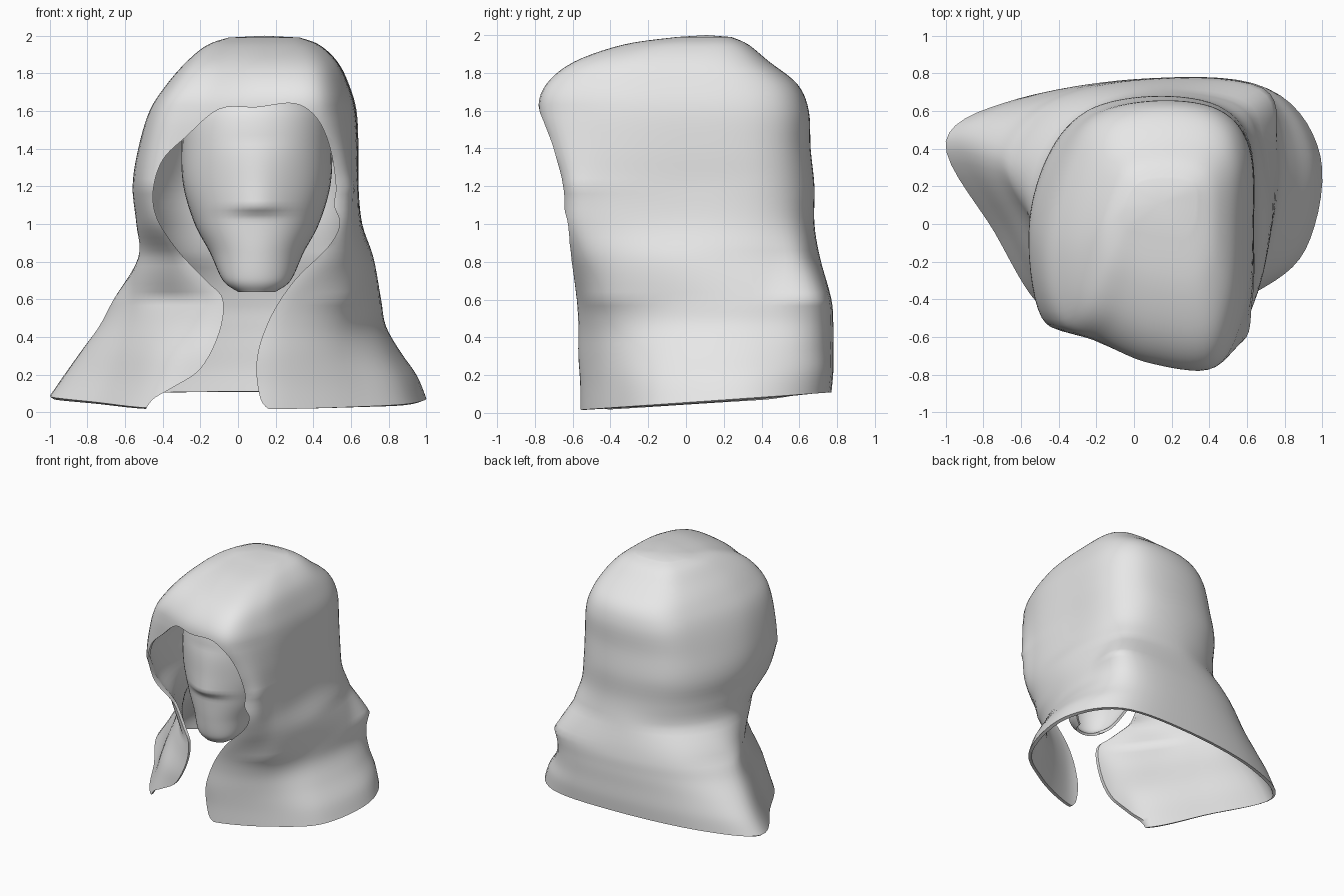
import bpy, bmesh, math

start_cube = bpy.data.objects.get("Cube")
if start_cube:
    bpy.data.objects.remove(start_cube, do_unlink=True)

cloth = bpy.data.materials.new("plain_grey")
cloth.use_nodes = True
GREY = (0.8, 0.8, 0.8, 1)
cloth.diffuse_color = GREY
cloth.node_tree.nodes["Principled BSDF"].inputs["Base Color"].default_value = GREY


def smooth_path(points, steps, closed=False):
    """Catmull-Rom curve through points of any dimension."""
    count = len(points)

    def pick(i):
        return points[i % count] if closed else points[max(0, min(count - 1, i))]

    path = []
    for i in range(count if closed else count - 1):
        a, b, c, d = (pick(i + k) for k in (-1, 0, 1, 2))
        for s in range(steps):
            t = s / steps
            path.append([
                q + 0.5 * t * (r - p + t * (2 * p - 5 * q + 4 * r - w + t * (3 * (q - r) + w - p)))
                for p, q, r, w in zip(a, b, c, d)])
    if not closed:
        path.append(list(points[-1]))
    return path


def make_object(name, bm):
    mesh = bpy.data.meshes.new(name)
    bm.to_mesh(mesh)
    bm.free()
    obj = bpy.data.objects.new(name, mesh)
    bpy.context.collection.objects.link(obj)
    mesh.materials.append(cloth)
    return obj


def loft(name, rows, closed, pole=None):
    """Skin a list of rows with quads, with an optional fan at the top."""
    bm = bmesh.new()
    grid = [[bm.verts.new(p) for p in row] for row in rows]
    size = len(rows[0])
    spans = [(j, (j + 1) % size) for j in range(size if closed else size - 1)]
    for low, high in zip(grid, grid[1:]):
        for j, k in spans:
            bm.faces.new((low[j], low[k], high[k], high[j]))
    if pole:
        tip = bm.verts.new(pole)
        for j, k in spans:
            bm.faces.new((grid[-1][j], grid[-1][k], tip))
    return make_object(name, bm)


def activate(obj):
    bpy.ops.object.select_all(action="DESELECT")
    obj.select_set(True)
    bpy.context.view_layer.objects.active = obj


def add_thickness(obj, amount):
    solid = obj.modifiers.new("thickness", "SOLIDIFY")
    solid.thickness = amount
    solid.offset = -1


def finish(obj):
    activate(obj)
    for modifier in list(obj.modifiers):
        bpy.ops.object.modifier_apply(modifier=modifier.name)
    bpy.ops.object.shade_smooth_by_angle(angle=math.radians(50))


# Hood: outlines seen from above, blended and fitted to each level
head_outline = [(.05, -.74), (.43, -.76), (.6, -.45), (.64, 0), (.62, .42), (.45, .63),
                (.1, .68), (-.25, .6), (-.43, .35), (-.55, -.1), (-.49, -.5), (-.25, -.62)]
face_outline = [(.05, -.64), (.55, -.66), (.64, -.42), (.65, 0), (.63, .42), (.45, .63),
                (.1, .68), (-.25, .6), (-.46, .35), (-.56, -.05), (-.49, -.51), (-.25, -.6)]
neck_outline = [(.05, -.58), (.46, -.61), (.64, -.42), (.72, 0), (.67, .45), (.54, .65),
                (.1, .71), (-.25, .6), (-.46, .38), (-.53, .05), (-.39, -.33), (-.22, -.47)]
shoulder_outline = [(0, -.57), (.3, -.58), (.6, -.43), (.74, 0), (.76, .4), (.69, .73),
                    (.1, .77), (-.4, .65), (-.65, .33), (-.55, .03), (-.37, -.23), (-.18, -.47)]
cape_outline = [(0, -.56), (.25, -.55), (.62, -.39), (.92, -.14), (1, .36), (.73, .72),
                (.1, .77), (-.6, .67), (-.98, .44), (-.72, -.05), (-.5, -.42), (-.28, -.53)]
rings = [smooth_path(o, 7, closed=True) for o in
         (head_outline, face_outline, neck_outline, shoulder_outline, cape_outline)]

# height, outline (0 head to 4 cape), x min, x max, y min, y max, tilt towards the back
levels = [
    (.055, 4, -1, 1, -.56, .77, .07),
    (.18, 3.95, -.92, .95, -.56, .78, .05),
    (.32, 3.75, -.83, .86, -.57, .78, .02),
    (.46, 3.4, -.735, .785, -.57, .78, 0),
    (.6, 3, -.66, .76, -.58, .77, 0),
    (.82, 2, -.53, .72, -.61, .71, 0),
    (1, 1.3, -.54, .66, -.65, .68, 0),
    (1.2, 1, -.56, .64, -.66, .68, 0),
    (1.4, .5, -.53, .64, -.72, .66, 0),
    (1.6, 0, -.47, .63, -.78, .65, 0),
    (1.74, 0, -.38, .59, -.74, .59, 0),
    (1.86, 0, -.275, .53, -.59, .44, 0),
    (1.95, 0, -.165, .435, -.33, .33, 0),
    (1.99, 0, -.05, .33, -.05, .24, 0),
]


def fit(values, low, high):
    a, b = min(values), max(values)
    return [low + (v - a) / (b - a) * (high - low) for v in values]


hood_rows = []
for z, kind, x0, x1, y0, y1, tilt in smooth_path(levels, 5):
    lower = max(0, min(len(rings) - 2, int(kind)))
    share = max(0, min(1, kind - lower))
    mixed = [[h + (c - h) * share for h, c in zip(p, q)]
             for p, q in zip(rings[lower], rings[lower + 1])]
    xs = fit([p[0] for p in mixed], x0, x1)
    ys = fit([p[1] for p in mixed], y0, y1)
    hood_rows.append([(x, y, z + tilt * y) for x, y in zip(xs, ys)])
hood = loft("hood", hood_rows, True, pole=(.14, .11, 2))
add_thickness(hood, .025)

# Face opening, running down between the two front flaps
opening = [(-.5, 0), (-.45, .07), (-.35, .13), (-.2, .23), (-.1, .42), (-.08, .6), (-.17, .7),
           (-.32, .86), (-.43, 1.03), (-.45, 1.18), (-.4, 1.34), (-.28, 1.46), (-.1, 1.61),
           (.1, 1.62), (.3, 1.64), (.42, 1.56), (.49, 1.4), (.52, 1.2), (.51, 1.1), (.54, 1),
           (.48, .88), (.3, .7), (.17, .5), (.1, .28), (.12, .07), (.19, 0)]
outline = smooth_path(opening, 5) + [[.19, -.4], [-.5, -.4]]
bm = bmesh.new()
cap = bm.faces.new([bm.verts.new((x, -1.5, z)) for x, z in outline])
pushed = bmesh.ops.extrude_face_region(bm, geom=[cap])["geom"]
bmesh.ops.translate(bm, vec=(0, 1.45, 0), verts=[g for g in pushed if isinstance(g, bmesh.types.BMVert)])
bmesh.ops.recalc_face_normals(bm, faces=bm.faces)
cutter = make_object("opening_cutter", bm)
cutter.hide_render = True

cut = hood.modifiers.new("opening", "BOOLEAN")
cut.operation = "DIFFERENCE"
cut.solver = "EXACT"
cut.object = cutter
finish(hood)
bpy.data.objects.remove(cutter, do_unlink=True)

# Face mask: height, half width, front y, edge y
mask_levels = [
    (.64, .1, -.49, -.4),
    (.7, .18, -.53, -.34),
    (.85, .25, -.55, -.22),
    (1, .33, -.56, -.15),
    (1.2, .39, -.57, -.12),
    (1.4, .4, -.58, -.1),
    (1.58, .38, -.56, -.1),
    (1.68, .3, -.5, -.12),
]
MASK_X = .1
COLUMNS = 32
mask_rows = []
for z, half, front, edge in smooth_path(mask_levels, 8):
    # nose ridge swells downwards and ends in a crease
    swell = max(0, min((1.45 - z) / .36, (z - 1.04) / .05, 1))
    row = []
    for j in range(COLUMNS + 1):
        angle = math.pi * (j / COLUMNS - .5)
        dx = half * math.sin(angle)
        y = edge + (front - edge) * max(0, math.cos(angle)) ** .85
        row.append((MASK_X + dx, y - .05 * swell * math.exp(-(dx / .15) ** 2), z))
    mask_rows.append(row)
mask = loft("face_mask", mask_rows, False)
add_thickness(mask, .02)
finish(mask)
